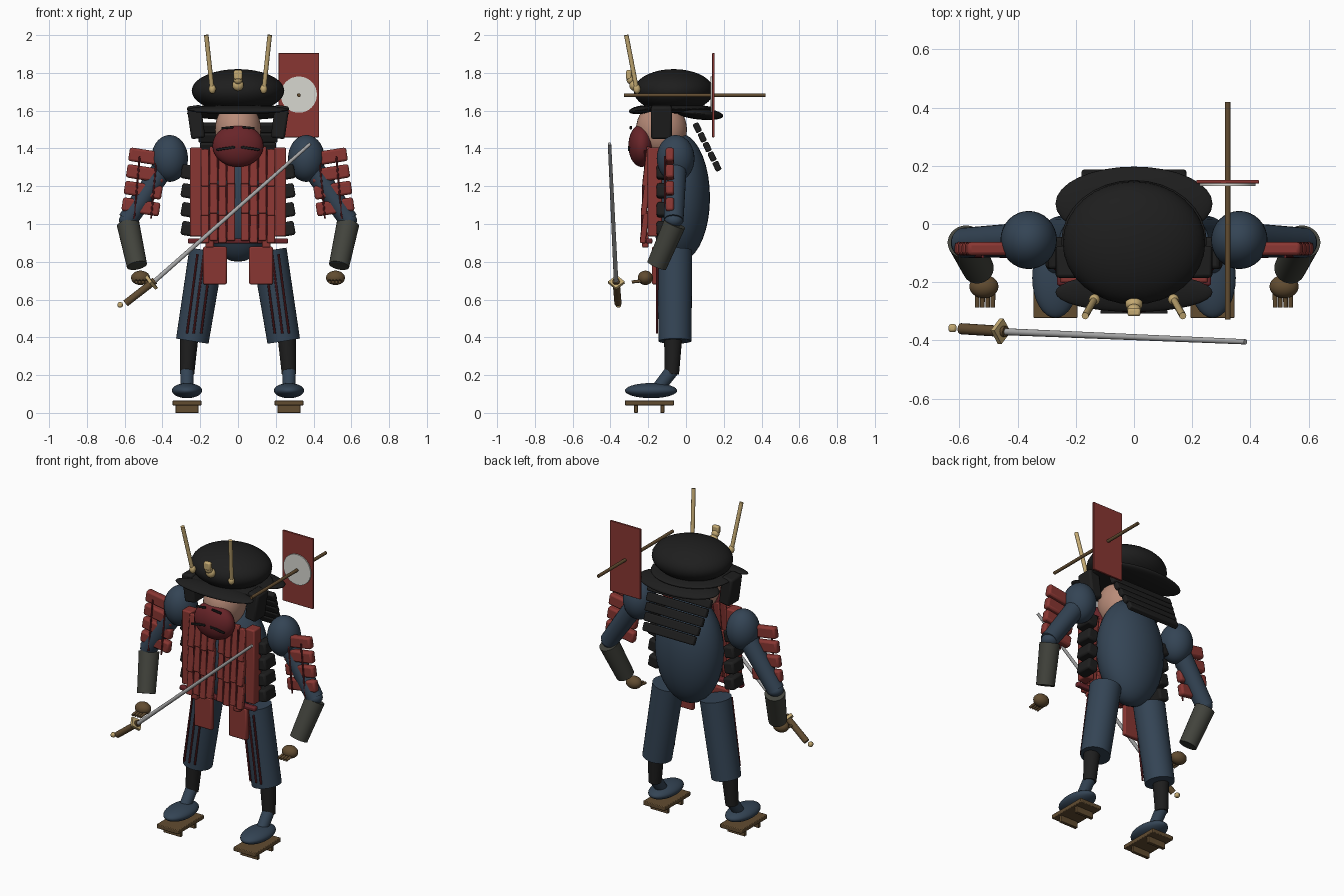
import bpy
from math import radians
from mathutils import Vector

cube = bpy.data.objects.get("Cube")
if cube:
    bpy.data.objects.remove(cube, do_unlink=True)


def material(name, r, g, b):
    m = bpy.data.materials.new(name)
    m.use_nodes = True
    m.diffuse_color = (r, g, b, 1)
    m.node_tree.nodes["Principled BSDF"].inputs["Base Color"].default_value = (r, g, b, 1)
    return m


BLUE = material("indigo cloth", .034, .058, .09)
RED = material("red lacquer", .25, .037, .032)
DARK_RED = material("dark red lacquer", .14, .018, .022)
BLACK = material("black iron", .013, .013, .013)
GOLD = material("gold", .55, .40, .17)
WHITE = material("white", .68, .68, .63)
SKIN = material("skin", .48, .26, .19)
BROWN = material("brown wood", .12, .072, .03)
GREY = material("grey bracer", .055, .057, .046)
STEEL = material("steel", .40, .40, .40)


def finish(name, mat):
    ob = bpy.context.object
    ob.name = name
    ob.data.materials.append(mat)
    bpy.ops.object.shade_smooth_by_angle(angle=radians(40))
    return ob


def ball(name, mat, pos, radii, tilt=0):
    bpy.ops.mesh.primitive_uv_sphere_add(segments=32, ring_count=18, location=pos)
    bpy.context.object.scale = radii
    bpy.context.object.rotation_euler.x = radians(tilt)
    return finish(name, mat)


def rod(name, mat, a, b, r1, r2=None, sides=24):
    a, b = Vector(a), Vector(b)
    bpy.ops.mesh.primitive_cone_add(vertices=sides, radius1=r1, radius2=r1 if r2 is None else r2,
                                    depth=(b - a).length, location=(a + b) / 2)
    ob = bpy.context.object
    ob.rotation_euler = (b - a).to_track_quat('Z', 'Y').to_euler()
    return finish(name, mat)


def box(name, mat, pos, size, rot=(0, 0, 0), bevel=.008):
    bpy.ops.mesh.primitive_cube_add(size=1, location=pos)
    ob = bpy.context.object
    for v in ob.data.vertices:
        v.co = [c * s for c, s in zip(v.co, size)]
    ob.rotation_euler = [radians(a) for a in rot]
    if bevel:
        mod = ob.modifiers.new("rounded edges", 'BEVEL')
        mod.width, mod.segments = bevel, 2
    return finish(name, mat)


# Torso and head
ball("torso", BLUE, (0, -.035, 1.14), (.215, .162, .34))
ball("head", SKIN, (0, -.13, 1.5), (.122, .135, .15))
ball("face_mask", DARK_RED, (0, -.235, 1.415), (.135, .07, .113))

# Helmet with brims and neck guard
ball("helmet_dome", BLACK, (0, -.065, 1.705), (.245, .212, .115))
ball("helmet_brim", BLACK, (0, -.06, 1.61), (.25, .21, .025))
ball("front_brim", BLACK, (0, -.235, 1.605), (.27, .068, .022), 8)
ball("back_brim", BLACK, (0, .07, 1.585), (.27, .128, .032), -6)
for i in range(5):
    box(f"neck_guard_{i}", BLACK, (0, .06 + .026 * i, 1.51 - .051 * i),
        (.44 - .02 * i, .033, .052), (25, 0, 0))

# Helmet crest
ball("crest_ball", GOLD, (0, -.275, 1.735), (.03, .025, .03))
ball("crest_boss", GOLD, (0, -.295, 1.765), (.024, .02, .024))
box("crest_block", GOLD, (0, -.303, 1.79), (.045, .028, .05))

# Front armour: rows of vertical lames
for row, (z, height, y) in enumerate([(1.31, .2, -.205), (1.14, .17, -.215), (.99, .16, -.22)]):
    for s in (-1, 1):
        for i in range(4):
            x = s * (.037 + .046 * i)
            drop = .012 * (i % 2)
            box(f"chest_lame_{row}_{i}", RED, (x, y, z - drop), (.042, .03, height), (-7, 0, 0), .006)
            if i:
                rod(f"chest_cord_{row}_{i}", DARK_RED, (x - s * .023, y - .012, z - height * .4),
                    (x - s * .023, y - .012, z + height * .4), .005, sides=8)
box("belt", DARK_RED, (0, -.195, .91), (.53, .035, .028))

for s, side in ((1, "left"), (-1, "right")):
    # Face details, cheek guards and horns
    box(side + "_brow", BLACK, (s * .055, -.292, 1.51), (.065, .012, .012), (0, s * 6, 0), .003)
    box(side + "_moustache", BLACK, (s * .066, -.302, 1.40), (.1, .012, .013), (0, s * 9, 0), .003)
    box(side + "_cheek_guard", BLACK, (s * .222, -.13, 1.54), (.075, .11, .175), (0, s * 8, 0), .012)
    rod(side + "_horn", GOLD, (s * .138, -.262, 1.72), (s * .168, -.316, 2), .012, .012, 12)
    ball(side + "_horn_socket", GOLD, (s * .136, -.26, 1.715), (.019, .019, .025))

    # Chest side panel, flank plates, straps and hanging skirt plates
    box(side + "_chest_panel", RED, (s * .222, -.165, 1.17), (.065, .075, .47))
    for i in range(4):
        box(f"{side}_flank_plate_{i}", BLACK, (s * .265, -.1, 1.275 - .1 * i),
            (.07, .11, .075), (0, s * -10, 0), .012)
    box(side + "_strap", RED, (s * .15, -.215, .915), (.045, .035, .08))
    box(side + "_skirt_plate", RED, (s * .122, -.165, .78), (.125, .03, .2))

    # Shoulder and layered guard
    ball(side + "_shoulder", BLUE, (s * .362, -.055, 1.347), (.097, .1, .124))
    for i in range(4):
        box(f"{side}_shoulder_guard_{i}", RED, (s * (.478 + .012 * i), -.085, 1.355 - .088 * i),
            (.2, .045, .072), (0, s * -9, 0), .012)
    for x in (.43, .52):
        rod(side + "_guard_cord", DARK_RED, (s * x, -.112, 1.36), (s * (x + .03), -.112, 1.03), .005, sides=8)

    # Arm and hand
    rod(side + "_upper_arm", BLUE, (s * .40, -.055, 1.29), (s * .585, -.065, 1.02), .058, .052)
    ball(side + "_elbow", BLUE, (s * .58, -.065, 1.02), (.05, .05, .04))
    rod(side + "_forearm", GREY, (s * .582, -.06, 1.0), (s * .535, -.155, .78), .06, .054)
    ball(side + "_hand", BROWN, (s * .516, -.215, .715), (.05, .04, .038))
    for i in range(4):
        x = s * (.485 + .018 * i)
        rod(f"{side}_finger_{i}", BROWN, (x, -.225, .70), (x, -.287, .693), .009, .008, 10)

    # Trouser leg with hanging stripes, shin, foot and raised sandal
    rod(side + "_trouser", BLUE, (s * .165, -.06, .86), (s * .242, -.058, .38), .093, .087, 32)
    for x in (.14, .18, .215):
        rod(side + "_trouser_stripe", DARK_RED, (s * x, -.152, .84), (s * (x + .055), -.154, .42), .006, sides=8)
    rod(side + "_shin", BLACK, (s * .258, -.068, .40), (s * .27, -.075, .205), .048, .038)
    rod(side + "_ankle", BLUE, (s * .27, -.07, .23), (s * .27, -.155, .12), .036, .034)
    ball(side + "_foot", BLUE, (s * .27, -.185, .118), (.08, .138, .04))
    box(side + "_sandal_sole", BROWN, (s * .27, -.193, .053), (.152, .26, .026), bevel=.004)
    for y in (-.265, -.125):
        box(side + "_sandal_tooth", BROWN, (s * .27, y, .021), (.122, .02, .042), bevel=.003)

# Back banner on its pole
box("banner", RED, (.322, .145, 1.682), (.215, .013, .446), bevel=.003)
rod("banner_disc", WHITE, (.322, .14, 1.685), (.322, .131, 1.685), .096, sides=32)
rod("banner_pole", BROWN, (.322, -.328, 1.682), (.322, .42, 1.682), .01, sides=12)

# Sword held across the front
rod("sword_blade", STEEL, (-.45, -.37, .69), (.383, -.405, 1.425), .012, .009, 12)
rod("sword_grip", BROWN, (-.595, -.36, .58), (-.44, -.37, .70), .019, .019, 16)
rod("sword_guard", GOLD, (-.465, -.368, .685), (-.452, -.369, .696), .044, .044, 4)
box("sword_pommel", GOLD, (-.624, -.358, .572), (.028, .028, .028), bevel=.009)
